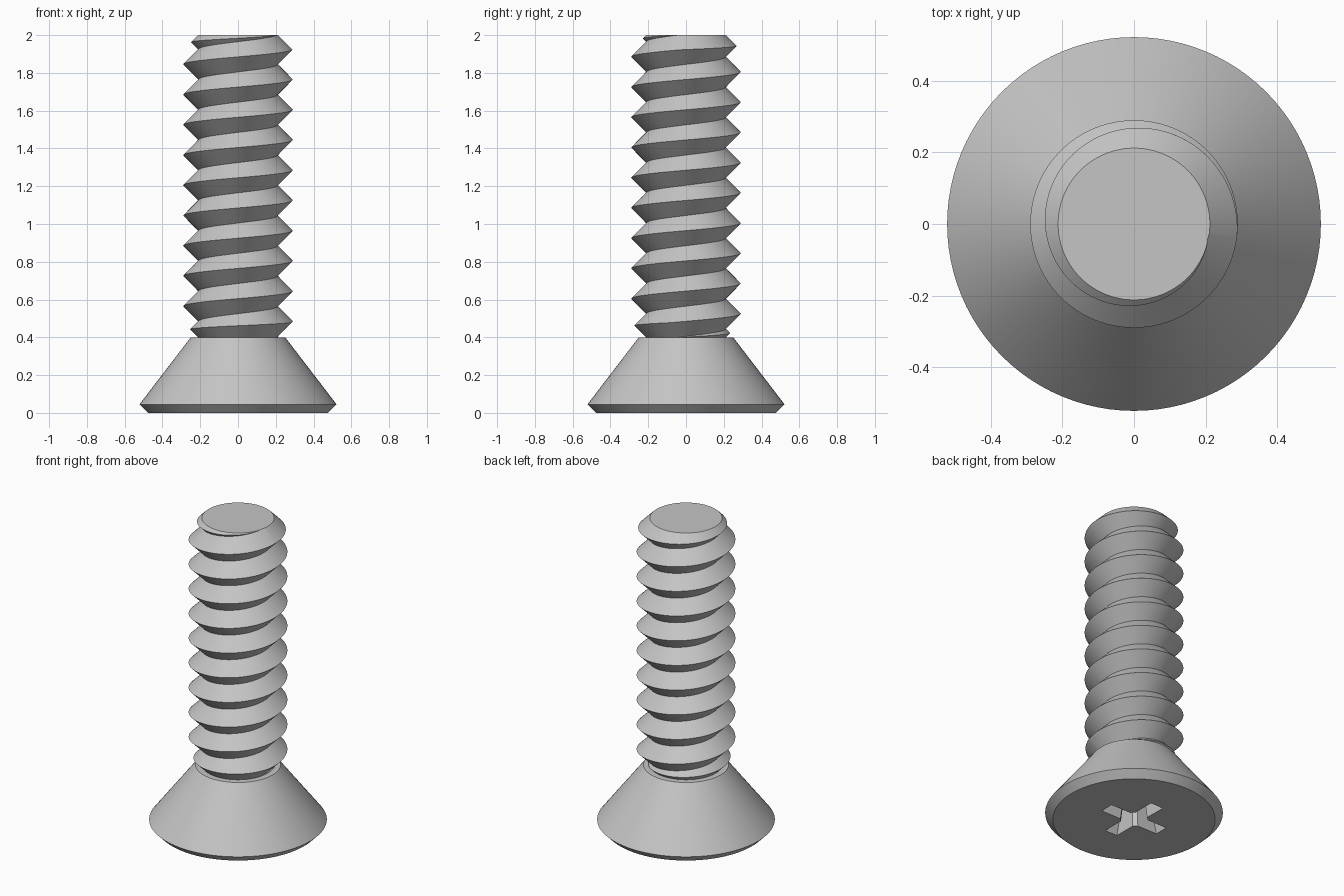
import bpy, bmesh, math
from mathutils import Matrix, Vector

cube = bpy.data.objects.get("Cube")
if cube:
    bpy.data.objects.remove(cube, do_unlink=True)

SEG = 96
PITCH = 0.16
ROOT, CREST = 0.21, 0.29
TOP, HEAD_TOP = 2.0, 0.4

steel = bpy.data.materials.new("grey steel")
steel.use_nodes = True
colour = (0.56, 0.56, 0.56, 1)
steel.diffuse_color = colour
steel.node_tree.nodes["Principled BSDF"].inputs["Base Color"].default_value = colour


def finish(name, bm):
    bmesh.ops.recalc_face_normals(bm, faces=bm.faces)
    mesh = bpy.data.meshes.new(name)
    bm.to_mesh(mesh)
    bm.free()
    mesh.materials.append(steel)
    obj = bpy.data.objects.new(name, mesh)
    bpy.context.collection.objects.link(obj)
    return obj


def lathe(name, profile):
    """Turn a (radius, height) profile about z; it starts and ends on the axis."""
    bm = bmesh.new()
    verts = [bm.verts.new((r, 0, z)) for r, z in profile]
    edges = [bm.edges.new(pair) for pair in zip(verts, verts[1:])]
    bmesh.ops.spin(bm, geom=verts + edges, cent=(0, 0, 0), axis=(0, 0, 1),
                   angle=math.tau, steps=SEG)
    bmesh.ops.remove_doubles(bm, verts=bm.verts, dist=1e-4)
    return finish(name, bm)


def select_only(obj):
    bpy.ops.object.select_all(action='DESELECT')
    obj.select_set(True)
    bpy.context.view_layer.objects.active = obj


def cut(obj, tool, operation):
    """Apply a boolean and discard the tool."""
    mod = obj.modifiers.new("cut", 'BOOLEAN')
    mod.operation, mod.object, mod.solver = operation, tool, 'EXACT'
    select_only(obj)
    bpy.ops.object.modifier_apply(modifier=mod.name)
    bpy.data.objects.remove(tool, do_unlink=True)


def helical_thread(name, start, turns):
    """Closed V-thread solid, longer than the shaft so its ends can be trimmed."""
    bm = bmesh.new()

    def helix(radius, z, count):
        return [bm.verts.new((radius * math.cos(math.tau * i / SEG),
                              radius * math.sin(math.tau * i / SEG),
                              z + PITCH * i / SEG)) for i in range(count)]

    steps = turns * SEG
    root = helix(ROOT, start, steps + SEG + 1)
    crest = helix(CREST, start + PITCH / 2, steps + 1)
    for i in range(steps):
        bm.faces.new((root[i], root[i + 1], crest[i + 1], crest[i]))
        bm.faces.new((crest[i], crest[i + 1], root[i + SEG + 1], root[i + SEG]))
    # Fan-shaped end caps
    ends = ((root[:SEG + 1] + [crest[0]], start),
            (root[steps:] + [crest[-1]], start + PITCH * turns))
    for loop, z in ends:
        hub = bm.verts.new((0, 0, z + PITCH / 2))
        for a, b in zip(loop, loop[1:] + loop[:1]):
            bm.faces.new((a, b, hub))
    return finish(name, bm)


def cross_cutter(name, length, half, fillet, depth):
    """Tapered cross plug for the driver recess."""
    bm = bmesh.new()
    arm = ((length, -half), (length, half), (half + fillet, half), (half, half + fillet))
    rings = []
    for z, scale in ((-0.02, 1.03), (depth, 0.68)):
        rings.append([bm.verts.new(Matrix.Rotation(q * math.pi / 2, 3, 'Z')
                                   @ Vector((x * scale, y * scale, z)))
                      for q in range(4) for x, y in arm])
    low, high = rings
    bm.faces.new(low)
    bm.faces.new(high)
    for i in range(len(low)):
        j = (i + 1) % len(low)
        bm.faces.new((low[i], low[j], high[j], high[i]))
    return finish(name, bm)


# Countersunk head with a cross recess underneath
head = lathe("screw_head", [(0, 0), (0.477, 0), (0.522, 0.045), (0.25, HEAD_TOP), (0, HEAD_TOP)])
cut(head, cross_cutter("recess_cutter", 0.21, 0.045, 0.022, 0.2), 'DIFFERENCE')

# Threaded shaft, trimmed by a blank with 45 degree chamfers at both ends
shaft = helical_thread("threaded_shaft", 0.085, 13)
bevel = 0.12
neck = ROOT + 0.002
blank = lathe("shaft_blank", [(0, HEAD_TOP - 0.1), (neck, HEAD_TOP - 0.1), (neck, HEAD_TOP),
                              (neck + bevel, HEAD_TOP + bevel), (neck + bevel, TOP - bevel),
                              (neck, TOP), (0, TOP)])
cut(shaft, blank, 'INTERSECT')

for part in (head, shaft):
    select_only(part)
    bpy.ops.object.shade_smooth_by_angle(angle=math.radians(30))
